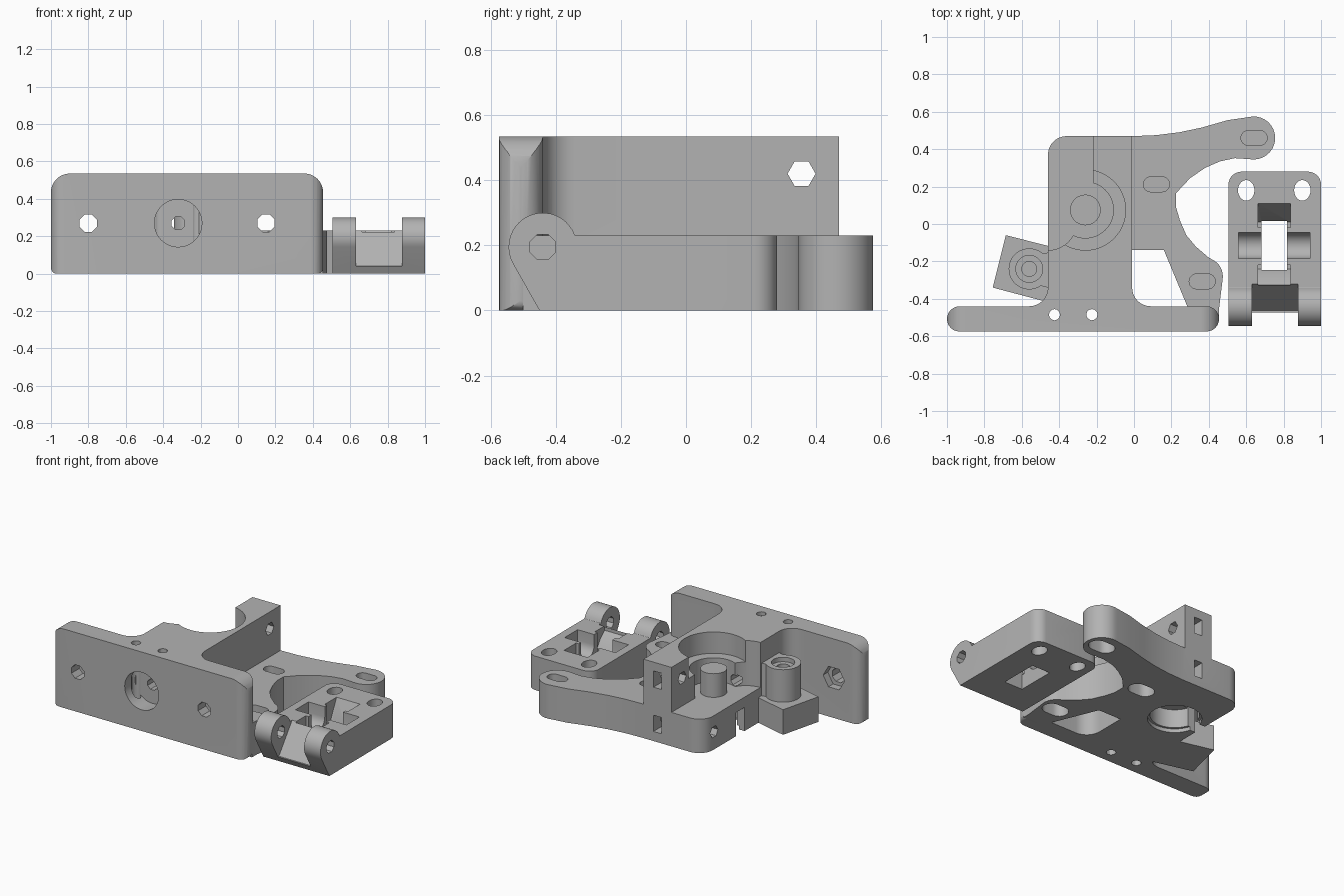
import bpy, bmesh
from math import radians, cos, sin

cube = bpy.data.objects.get("Cube")
if cube:
    bpy.data.objects.remove(cube)

grey = bpy.data.materials.new("plastic_grey")
grey.use_nodes = True
TONE = (0.45, 0.45, 0.45, 1)
grey.diffuse_color = TONE
grey.node_tree.nodes["Principled BSDF"].inputs["Base Color"].default_value = TONE


def arc(cx, cy, r, a0, a1, n=12):
    steps = [radians(a0 + (a1 - a0) * i / n) for i in range(n + 1)]
    return [(cx + r * cos(a), cy + r * sin(a)) for a in steps]


def circle(cx, cy, r, n=40, turn=0):
    return arc(cx, cy, r, turn, turn + 360, n)[:-1]


def slot(cx, cy, half, r):
    return arc(cx + half, cy, r, -90, 90) + arc(cx - half, cy, r, 90, 270)


def rect(x0, x1, y0, y1):
    return [(x0, y0), (x1, y0), (x1, y1), (x0, y1)]


def prism(name, pts, axis, lo, hi):
    """Extrude a 2D outline along an axis."""
    place = {"x": lambda a, b, h: (h, a, b),
             "y": lambda a, b, h: (a, h, b),
             "z": lambda a, b, h: (a, b, h)}[axis]
    bm = bmesh.new()
    low = [bm.verts.new(place(a, b, lo)) for a, b in pts]
    high = [bm.verts.new(place(a, b, hi)) for a, b in pts]
    bm.faces.new(low)
    bm.faces.new(high)
    for i in range(len(pts)):
        j = (i + 1) % len(pts)
        bm.faces.new((low[i], low[j], high[j], high[i]))
    bmesh.ops.recalc_face_normals(bm, faces=bm.faces)
    mesh = bpy.data.meshes.new(name)
    bm.to_mesh(mesh)
    bm.free()
    mesh.materials.append(grey)
    obj = bpy.data.objects.new(name, mesh)
    bpy.context.collection.objects.link(obj)
    return obj


def combine(target, tool, operation):
    mod = target.modifiers.new("bool", "BOOLEAN")
    mod.operation, mod.solver, mod.object = operation, "EXACT", tool
    bpy.context.view_layer.objects.active = target
    bpy.ops.object.modifier_apply(modifier=mod.name)
    bpy.data.objects.remove(tool)


def cut(target, pts, axis, lo, hi):
    combine(target, prism("cutter", pts, axis, lo, hi), "DIFFERENCE")


def add(target, pts, axis, lo, hi):
    combine(target, prism("piece", pts, axis, lo, hi), "UNION")


TOP, BASE, LEDGE = 0.535, 0.23, 0.39
BORE = (-0.26, 0.075)

# Front plate: rounded front outline crossed with a rounded plan
outline = (arc(0.355, 0.435, 0.1, 0, 90) + arc(-0.9, 0.435, 0.1, 90, 180)
           + arc(-0.97, 0.03, 0.03, 180, 270, 4) + arc(0.425, 0.03, 0.03, 270, 360, 4))
mount = prism("carriage_mount", outline, "y", -0.575, -0.44)
combine(mount, prism("plan", slot(-0.2725, -0.5075, 0.66, 0.0675), "z", -0.1, 0.6), "INTERSECT")

# Low base with two swept lugs
left_fillet = arc(-0.56, -0.34, 0.1, -90, 0, 8)
base = (left_fillet + arc(-0.36, 0.37, 0.1, 180, 90, 8)
        + [(0.0, 0.47), (0.12, 0.475), (0.24, 0.49), (0.36, 0.515), (0.5, 0.555)]
        + arc(0.64, 0.46, 0.115, 105, -98, 18)
        + [(0.54, 0.352), (0.46, 0.335), (0.38, 0.3), (0.3, 0.245), (0.225, 0.165),
           (0.225, 0.09), (0.245, 0.02), (0.28, -0.06), (0.33, -0.12), (0.4, -0.18)]
        + arc(0.375, -0.28, 0.1, 55, -5, 8)
        + [(0.455, -0.45), (0.455, -0.5), (-0.56, -0.5)])
add(mount, base, "z", 0, BASE)
cut(mount, [(-0.01, -0.14), (0.16, -0.14), (0.285, -0.44)]
    + arc(0.09, -0.34, 0.1, 270, 180, 8), "z", -0.1, 0.3)

# Tall wall around the bearing seat
wall = ([(-0.22, 0.47), (-0.01, 0.47)] + arc(0.09, -0.34, 0.1, 180, 270, 8)
        + [(0.09, -0.5), (-0.56, -0.5)] + left_fillet
        + arc(-0.46, 0.015, 0.155, -90, -20, 8) + [(-0.22, 0.0)])
add(mount, wall, "z", 0.2, TOP)
cut(mount, circle(*BORE, 0.215, 56), "z", LEDGE, 0.7)
cut(mount, circle(*BORE, 0.15, 48), "z", BASE, 0.7)
cut(mount, circle(*BORE, 0.15, 48), "z", -0.1, 0.15)
cut(mount, circle(*BORE, 0.165, 48), "z", -0.1, 0.025)
add(mount, circle(*BORE, 0.082), "z", 0.2, LEDGE)
cut(mount, rect(-0.5, -0.36, 0.03, 0.12), "z", -0.1, 0.16)

# Side boss on its tilted foot
add(mount, [(-0.685, -0.06), (-0.755, -0.34), (-0.49, -0.41), (-0.42, -0.38), (-0.42, -0.127)],
    "z", 0, 0.17)
add(mount, [(-0.58, -0.31), (-0.42, -0.35), (-0.42, -0.145), (-0.5, -0.16), (-0.54, -0.14)],
    "z", 0.1, LEDGE)
add(mount, circle(-0.56, -0.24, 0.11), "z", 0.1, LEDGE)
cut(mount, circle(-0.56, -0.24, 0.072), "z", 0.36, 0.5)
cut(mount, circle(-0.56, -0.24, 0.04, 20), "z", 0.2, 0.5)

# Plate holes, nut traps and the central recess
for x in (-0.8, 0.15):
    cut(mount, circle(x, 0.27, 0.05, 8, 22.5), "y", -0.7, -0.4)
    cut(mount, circle(x, 0.27, 0.08, 6), "y", -0.49, -0.43)
cut(mount, circle(-0.32, 0.27, 0.127), "y", -0.7, -0.46)
cut(mount, circle(-0.32, 0.27, 0.038, 8, 22.5), "y", -0.7, 0.0)
for x in (-0.425, -0.225):
    cut(mount, circle(x, -0.485, 0.03, 12), "z", -0.1, 0.7)

# Cross bolts with rectangular nut slots in the back
cut(mount, circle(0.355, 0.42, 0.043, 6), "x", -0.4, 0.1)
cut(mount, circle(0.355, 0.12, 0.04, 6), "x", -0.6, -0.06)
for z in (0.12, 0.42):
    cut(mount, rect(-0.145, -0.085, z - 0.055, z + 0.055), "y", 0.3, 0.6)

# Blind adjustment slots, wider from underneath
for x, y in ((0.12, 0.212), (0.642, 0.46), (0.365, -0.307)):
    cut(mount, slot(x, y, 0.03, 0.04), "z", 0.13, 0.4)
    cut(mount, slot(x, y, 0.03, 0.058), "z", -0.1, 0.11)

# Hinged tension arm: side profile with round hinge ears
side = ([(0.28, 0), (0.28, BASE), (-0.34, BASE)] + arc(-0.44, 0.195, 0.105, 20, 210, 20)
        + [(-0.45, 0)])
lever = prism("tension_arm", side, "x", 0.505, 1.0)
plan = (arc(0.93, 0.21, 0.07, 0, 90, 8) + arc(0.575, 0.21, 0.07, 90, 180, 8)
        + [(0.505, -0.6), (1.0, -0.6)])
combine(lever, prism("plan", plan, "z", -0.1, 0.5), "INTERSECT")
cut(lever, [(-0.7, 0.04), (-0.462, 0.04), (-0.32, BASE), (-0.32, 0.5), (-0.7, 0.5)],
    "x", 0.63, 0.877)
cut(lever, circle(-0.44, 0.195, 0.042, 8, 22.5), "x", 0.4, 1.1)

# Roller window, end ramps and axle cradle
cut(lever, rect(0.682, 0.818, -0.245, 0.015), "z", -0.1, 0.5)
cut(lever, [(0.11, 0.4), (0.11, BASE), (0.01, 0.02), (-0.02, 0.02), (-0.02, 0.4)],
    "x", 0.662, 0.838)
cut(lever, [(-0.325, 0.4), (-0.325, 0.2), (-0.28, 0.16), (-0.24, 0.1), (-0.22, 0.1), (-0.22, 0.4)],
    "x", 0.662, 0.838)
cut(lever, [(-0.045, 0.4)] + arc(-0.115, 0.16, 0.07, 0, -180) + [(-0.185, 0.4)],
    "x", 0.56, 0.942)

# Oval screw holes
for x in (0.6, 0.9):
    oval = [(x + a, 0.18 + b * 1.25) for a, b in circle(0, 0, 0.044, 24)]
    cut(lever, oval, "z", -0.1, 0.5)

# Smooth curves, sharp edges
for obj in (mount, lever):
    bpy.ops.object.select_all(action="DESELECT")
    obj.select_set(True)
    bpy.context.view_layer.objects.active = obj
    bpy.ops.object.shade_smooth_by_angle(angle=radians(30))
